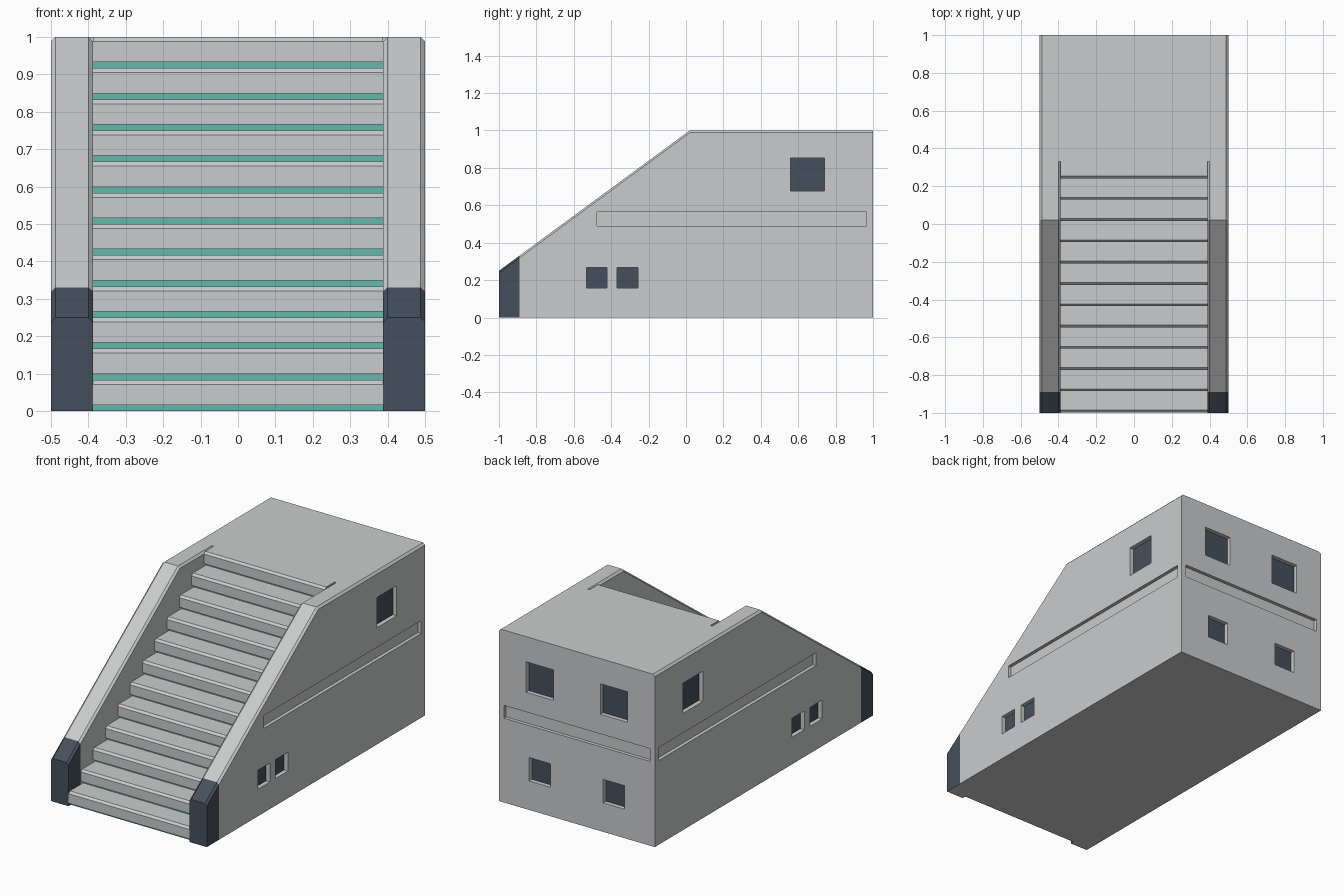
import bpy, bmesh
from mathutils import Vector

if "Cube" in bpy.data.objects:
    bpy.data.objects.remove(bpy.data.objects["Cube"])

STEPS, PITCH, RISE = 12, 0.1127, 1 / 12
FIRST, INNER, BEVEL = -0.998, 0.388, 0.012
STRIP_H, STRIP_D = 0.016, 0.02
WINDOW_D, BAND_D = 0.025, 0.02
CAP_Y = -0.89


def material(name, rgb):
    m = bpy.data.materials.new(name)
    m.use_nodes = True
    m.diffuse_color = (*rgb, 1)
    m.node_tree.nodes["Principled BSDF"].inputs["Base Color"].default_value = (*rgb, 1)
    return m


concrete = material("concrete_grey", (0.59, 0.6, 0.605))
slate = material("dark_slate", (0.06, 0.08, 0.107))
teal = material("teal_strip", (0.127, 0.485, 0.4))


def loft(name, sections):
    """Closed solid through rings that share a point count."""
    bm = bmesh.new()
    rings = [[bm.verts.new(p) for p in s] for s in sections]
    for a, b in zip(rings, rings[1:]):
        for i in range(len(a)):
            j = (i + 1) % len(a)
            bm.faces.new((a[i], a[j], b[j], b[i]))
    bm.faces.new(rings[0])
    bm.faces.new(rings[-1])
    bmesh.ops.recalc_face_normals(bm, faces=bm.faces[:])
    mesh = bpy.data.meshes.new(name)
    bm.to_mesh(mesh)
    bm.free()
    ob = bpy.data.objects.new(name, mesh)
    bpy.context.collection.objects.link(ob)
    return ob


def box(name, x0, x1, y0, y1, z0, z1):
    return loft(name, [[(x0, y, z0), (x1, y, z0), (x1, y, z1), (x0, y, z1)]
                       for y in (y0, y1)])


def cut(target, cutter):
    """Subtract the cutter, apply, and discard it."""
    cutter.hide_render = True
    mod = target.modifiers.new("cut", "BOOLEAN")
    mod.operation, mod.solver, mod.object = "DIFFERENCE", "EXACT", cutter
    bpy.context.view_layer.update()
    deps = bpy.context.evaluated_depsgraph_get()
    mesh = bpy.data.meshes.new_from_object(target.evaluated_get(deps))
    target.modifiers.clear()
    target.data = mesh
    bpy.data.objects.remove(cutter)


def top(y):
    return min(1, 0.25 + 0.75 * (y + 1) / 1.02)


# Main block: ramped front, flat roof, bevelled outer top edges
body = loft("stair_block", [
    [(-0.5, y, 0), (0.5, y, 0), (0.5, y, top(y) - BEVEL), (0.5 - BEVEL, y, top(y)),
     (BEVEL - 0.5, y, top(y)), (-0.5, y, top(y) - BEVEL)] for y in (-1, 0.02, 1)])

# Bevel along the inner top edge of each parapet, ending past the top step
for s in (-1, 1):
    cut(body, loft("parapet_bevel_cutter", [
        [(s * INNER, y, z - BEVEL), (s * (INNER + 2 * BEVEL), y, z + BEVEL),
         (s * INNER, y, z + BEVEL)]
        for y, z in ((-1.1, 0.25 - 0.075 / 1.02), (0.02, 1), (0.33, 1))]))

# Stairwell: bevelled treads with a recessed strip at the foot of each riser
outline = []
for i in range(STEPS):
    y, z = FIRST + i * PITCH, i * RISE
    foot = z if i else -0.1
    outline += [(y + STRIP_D, foot), (y + STRIP_D, z + STRIP_H), (y, z + STRIP_H),
                (y, z + RISE - BEVEL), (y + BEVEL, z + RISE)]
outline += [(outline[-1][0], 1.1), (-1.1, 1.1), (-1.1, -0.1)]
cut(body, loft("stairwell_cutter", [[(x, y, z) for y, z in outline]
                                    for x in (-INNER, INNER)]))

# Side windows and bands: y range, z range, depth
side_recesses = [(0.56, 0.74, 0.677, 0.852, WINDOW_D),
                 (-0.532, -0.422, 0.157, 0.267, WINDOW_D),
                 (-0.37, -0.256, 0.157, 0.267, WINDOW_D),
                 (-0.477, 0.965, 0.489, 0.563, BAND_D)]
for s in (-1, 1):
    for y0, y1, z0, z1, d in side_recesses:
        cut(body, box("side_recess_cutter", s * (0.5 - d), s * 0.6, y0, y1, z0, z1))

# Back windows and band
for s in (-1, 1):
    for half, z0, z1 in ((0.088, 0.677, 0.854), (0.069, 0.168, 0.304)):
        x = s * 0.238
        cut(body, box("back_window_cutter", x - half, x + half, 1 - WINDOW_D, 1.1, z0, z1))
cut(body, box("back_band_cutter", -0.468, 0.468, 1 - BAND_D, 1.1, 0.489, 0.563))

# Split at the front caps, then colour faces by position
body.data.materials.clear()
for m in (concrete, slate, teal):
    body.data.materials.append(m)
bm = bmesh.new()
bm.from_mesh(body.data)
bmesh.ops.bisect_plane(bm, geom=bm.verts[:] + bm.edges[:] + bm.faces[:],
                       plane_co=Vector((0, CAP_Y, 0)), plane_no=Vector((0, 1, 0)))
bm.normal_update()
for f in bm.faces:
    f.smooth = False
    f.material_index = 0
    c, n = f.calc_center_median(), f.normal
    ys = [v.co.y for v in f.verts]
    zs = [v.co.z for v in f.verts]
    pane_side = abs(n.x) > 0.9 and abs(abs(c.x) - 0.5 + WINDOW_D) < 0.002
    pane_back = n.y > 0.9 and abs(c.y - 1 + WINDOW_D) < 0.002
    cap = max(ys) < CAP_Y + 0.001 and abs(c.x) > INNER - 0.001
    if pane_side or pane_back or cap:
        f.material_index = 1
    elif n.y < -0.9 and abs(c.x) < INNER and max(zs) - min(zs) < STRIP_H + 0.001:
        f.material_index = 2
bm.to_mesh(body.data)
bm.free()
